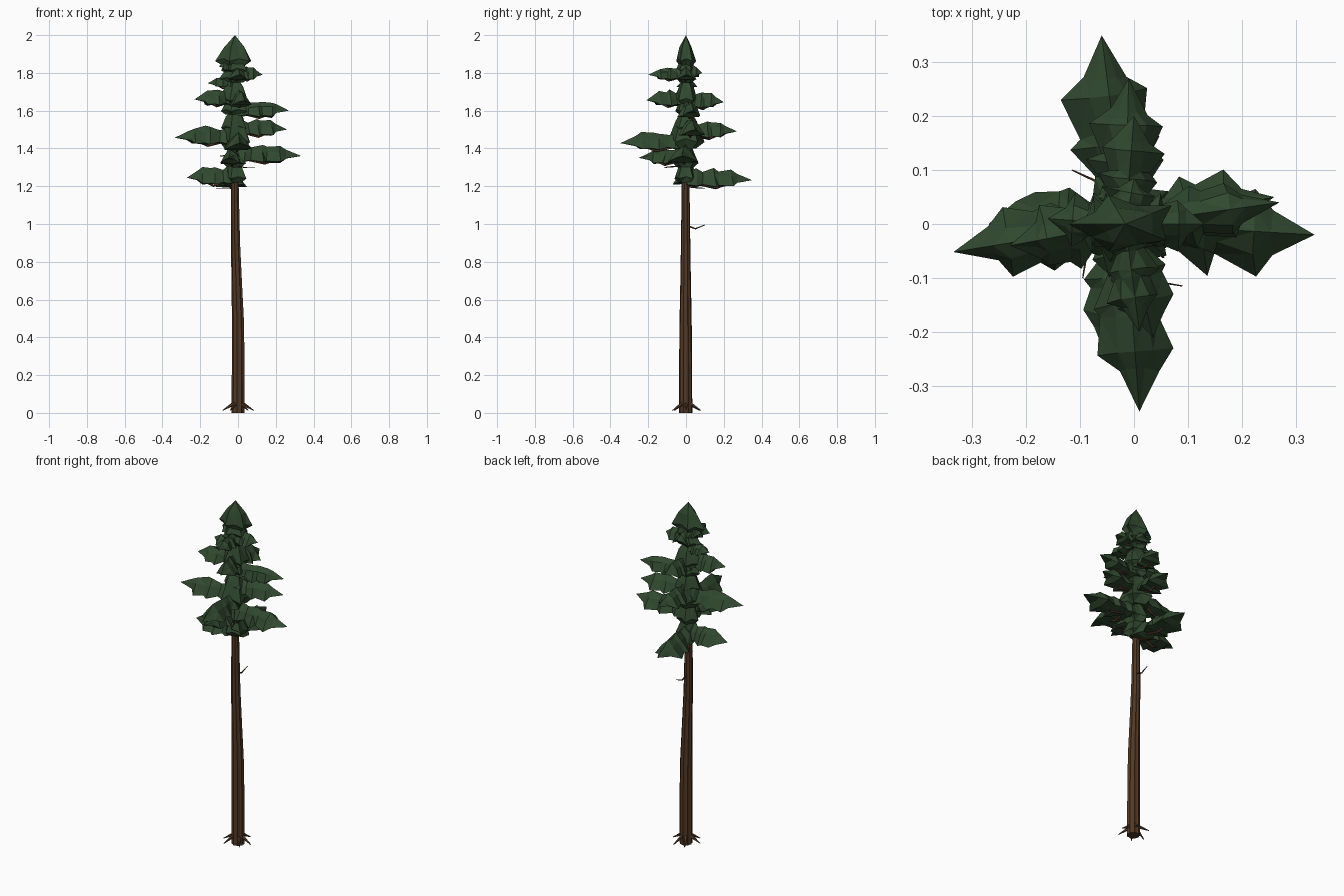
import bpy, bmesh, math, random
from mathutils import Vector

if "Cube" in bpy.data.objects:
    bpy.data.objects.remove(bpy.data.objects["Cube"])

random.seed(4)


def material(name, rgb):
    m = bpy.data.materials.new(name)
    m.diffuse_color = (*rgb, 1)
    m.use_nodes = True
    m.node_tree.nodes["Principled BSDF"].inputs["Base Color"].default_value = m.diffuse_color
    return m


GREEN = material("needles", (0.030, 0.066, 0.028))
BARK = material("bark", (0.085, 0.041, 0.019))


def loft(name, rings, mat):
    """Skin a list of equal-length point rings and cap the ends."""
    bm = bmesh.new()
    vs = [[bm.verts.new(p) for p in r] for r in rings]
    n = len(vs[0])
    for a, b in zip(vs, vs[1:]):
        for i in range(n):
            j = (i + 1) % n
            bm.faces.new((a[i], a[j], b[j], b[i]))
    bm.faces.new(vs[0][::-1])
    bm.faces.new(vs[-1])
    bmesh.ops.remove_doubles(bm, verts=bm.verts, dist=0.0005)
    bmesh.ops.triangulate(bm, faces=bm.faces)
    bmesh.ops.recalc_face_normals(bm, faces=bm.faces)
    me = bpy.data.meshes.new(name)
    bm.to_mesh(me)
    bm.free()
    me.materials.append(mat)
    ob = bpy.data.objects.new(name, me)
    bpy.context.collection.objects.link(ob)
    return ob


def stick(name, pts, radii, sides=5, mat=BARK):
    """Tapered stick along a path."""
    pts = [Vector(p) for p in pts]
    d = (pts[-1] - pts[0]).normalized()
    u = d.cross(Vector((0.1, 0.2, 1))).normalized()
    v = d.cross(u)
    rings = []
    for p, r in zip(pts, radii):
        angs = [math.tau * i / sides for i in range(sides)]
        rings.append([p + u * r * math.cos(a) + v * r * math.sin(a) for a in angs])
    return loft(name, rings, mat)


def trunk_x(z):
    """The trunk stands straight, then leans a little to the left."""
    f = min(max((z - .35) / .75, 0), 1)
    return .002 - .018 * f * f * (3 - 2 * f)


# trunk with grooved bark
rings = []
for z, r in [(0, .034), (.06, .034), (.3, .033), (.5, .031), (.7, .027), (.9, .024),
             (1.2, .020), (1.5, .015), (1.75, .010), (1.92, .004)]:
    rings.append([(trunk_x(z) + r * (1.05 if i % 2 else 0.9) * math.cos(math.tau * i / 18),
                   -.002 + r * (1.05 if i % 2 else 0.9) * math.sin(math.tau * i / 18), z)
                  for i in range(18)])
loft("trunk", rings, BARK)

# root spikes
for k in range(6):
    a = math.tau * k / 6 + 0.2 * (k % 2)
    c, s = math.cos(a), math.sin(a)
    stick("root", [(.022 * c, .022 * s, .05), (.05 * c, .05 * s, .033), (.083 * c, .083 * s, .013)],
          [.011, .007, .002])

# dead twigs
stick("dead_twig", [(-.01, .01, .99), (-.01, .05, .975), (-.008, .1, .995)], [.006, .004, .002])
for x, y, z, mx, my in [(-.115, .1, 1.19, -.05, .07), (-.095, -.1, 1.36, -.085, -.04),
                        (.09, -.115, 1.3, .03, -.105)]:
    stick("dead_twig", [(-.01, 0, z + .01), (mx, my, z), (x, y, z)], [.005, .003, .0015])

# needle pad sections: along, half width, top, bottom
PAD = [(0, .55, .9, .6), (.16, .80, .95, .8), (.25, .5, .75, .6), (.42, 1, 1, 1),
       (.49, .72, .95, .8), (.68, .98, .9, .9), (.77, .5, .6, .35), (1, 0, 0, 0)]


def pad(tip, width, height):
    """Flattened, spiky needle clump from the trunk out to its tip, over a thin branch."""
    x, y, z = tip
    base = Vector((trunk_x(z), 0, z - 0.004))
    axis = Vector(tip) - base
    side = Vector((-axis.y, axis.x, 0)).normalized()
    up = Vector((0, 0, 1))
    rings = []
    for t, w, top, bot in PAD:
        j = lambda: random.uniform(.82, 1.18)
        c = base + axis * t
        w *= width
        h, b = top * height * 1.1, bot * height
        # edge points sweep outward along the branch
        l, r = [axis * random.uniform(-.02, .03) * (0 < t < 1) for _ in "lr"]
        rings.append([c + l + side * w * j() - up * b * .6,
                      c + side * w * .5 * j() + up * h * .45,
                      c + up * h * j(),
                      c - side * w * .5 * j() + up * h * .45,
                      c + r - side * w * j() - up * b * .6,
                      c - up * b * .7 * j()])
    loft("needle_pad", rings, GREEN)
    stick("branch", [base, base + axis * .45 - up * height * .72, base + axis * .8],
          [.009, .007, .003])


for tip, w, h in [
        ((-.335, -.052, 1.457), .062, .055), ((-.27, .0, 1.245), .072, .055),
        ((-.23, -.04, 1.66), .06, .046), ((-.16, .01, 1.745), .05, .03),
        ((-.10, .0, 1.835), .05, .033),
        ((.335, -.02, 1.36), .075, .052), ((.26, .05, 1.50), .06, .05),
        ((.27, .04, 1.60), .055, .05), ((.13, .0, 1.79), .05, .04),
        ((.01, -.348, 1.428), .072, .054), ((-.05, -.25, 1.35), .062, .048),
        ((.035, -.21, 1.655), .062, .046), ((.01, -.20, 1.79), .05, .038),
        ((-.06, .35, 1.232), .08, .055), ((-.01, .27, 1.49), .065, .052),
        ((.0, .20, 1.645), .06, .047), ((.0, .085, 1.80), .05, .035)]:
    pad(tip, w, h)


def cone(z0, z1, rx, ry):
    """Ragged needle cone wrapped round the stem."""
    h = z1 - z0
    n = 10
    rings = []
    for f, r in [(.1, .35), (.0, .65), (.22, 1), (.6, .62), (1, 0)]:
        ring = []
        for i in range(n):
            a = math.tau * i / n
            spike = (1.05 if i % 2 else .78) * random.uniform(.88, 1.1)
            droop = -.08 * h if i % 2 and 0 < f < .5 else 0
            ring.append((trunk_x(z0) + rx * r * spike * math.cos(a),
                         ry * r * spike * math.sin(a), z0 + f * h + droop))
        rings.append(ring)
    return loft("needle_cone", rings, GREEN)


# clumps hugging the stem, then the crown tip
for z0, z1, rx, ry in [(1.22, 1.36, .065, .06), (1.30, 1.46, .06, .065), (1.40, 1.64, .085, .09),
                       (1.49, 1.62, .075, .065), (1.58, 1.70, .07, .06), (1.63, 1.79, .08, .065),
                       (1.75, 1.87, .075, .05), (1.80, 1.90, .07, .05), (1.84, 2.0, .095, .052)]:
    cone(z0, z1, rx, ry)
